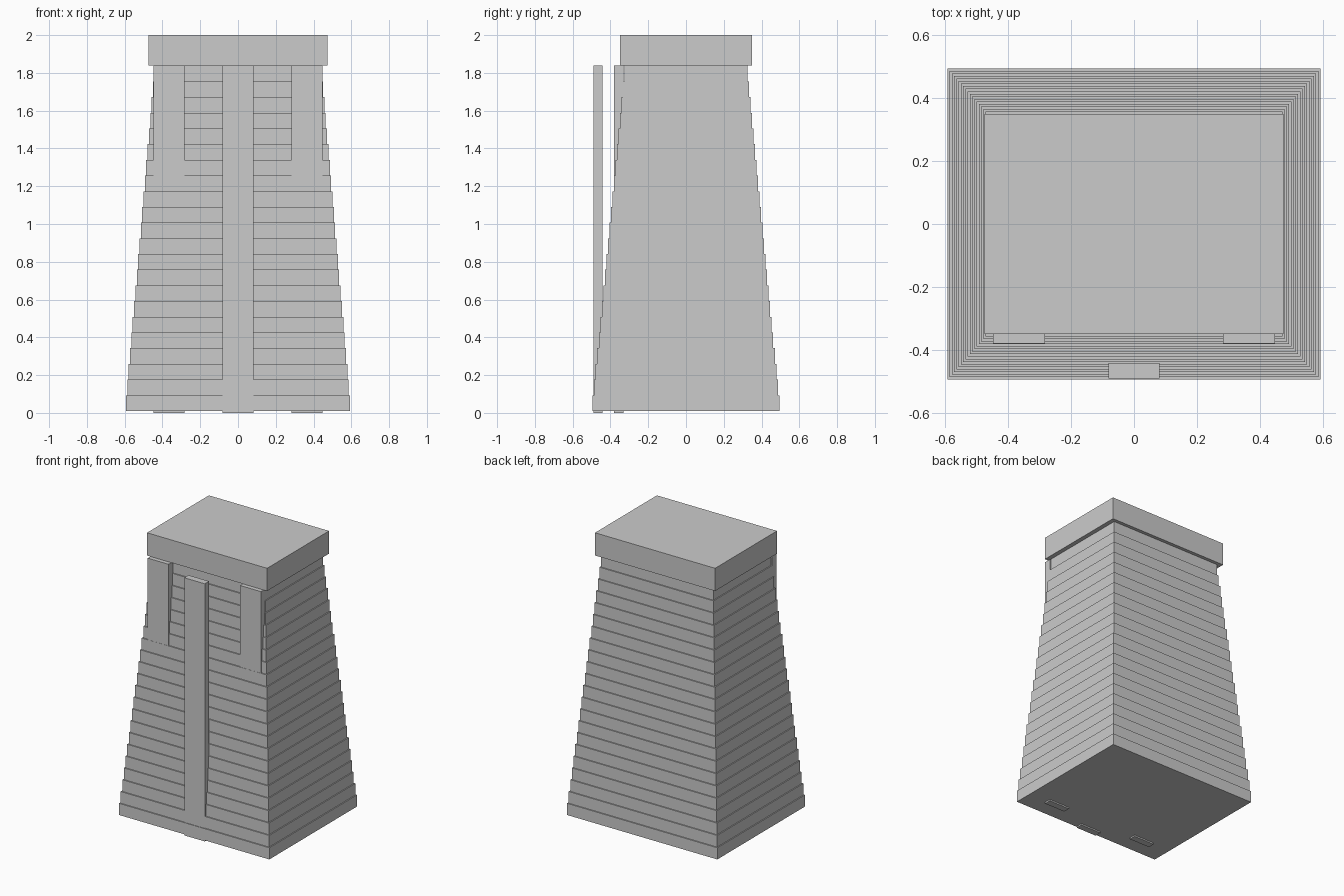
import bpy

if "Cube" in bpy.data.objects:
    bpy.data.objects.remove(bpy.data.objects["Cube"], do_unlink=True)

GREY = (0.6, 0.6, 0.6, 1.0)
stone = bpy.data.materials.new("stone_grey")
stone.use_nodes = True
stone.diffuse_color = GREY
stone.node_tree.nodes["Principled BSDF"].inputs["Base Color"].default_value = GREY


def box(name, x, y, z):
    """Box spanning the (low, high) pairs x, y and z."""
    spans = (x, y, z)
    bpy.ops.mesh.primitive_cube_add(size=1, location=[(a + b) / 2 for a, b in spans])
    ob = bpy.context.object
    ob.name = name
    ob.scale = [b - a for a, b in spans]
    bpy.ops.object.transform_apply(location=False, rotation=False, scale=True)
    ob.data.materials.append(stone)
    return ob


# Tapering body of stacked courses
COURSES = 22
BOTTOM, TOP = 0.01, 1.838
height = (TOP - BOTTOM) / COURSES
for i in range(COURSES):
    t = i / (COURSES - 1)
    hx = 0.593 + (0.443 - 0.593) * t
    hy = 0.494 + (0.325 - 0.494) * t
    z = BOTTOM + i * height
    box(f"wall_course_{i + 1}", (-hx, hx), (-hy, hy), (z, z + height))

# Flat slab on top
box("top_slab", (-0.474, 0.474), (-0.349, 0.349), (TOP, 2.0))

# Upright pilasters on the front, running down through the body
box("centre_pilaster", (-0.081, 0.081), (-0.49, -0.442), (0, TOP))
box("left_pilaster", (0.283, 0.447), (-0.38, -0.331), (0, TOP))
box("right_pilaster", (-0.447, -0.283), (-0.38, -0.331), (0, TOP))
